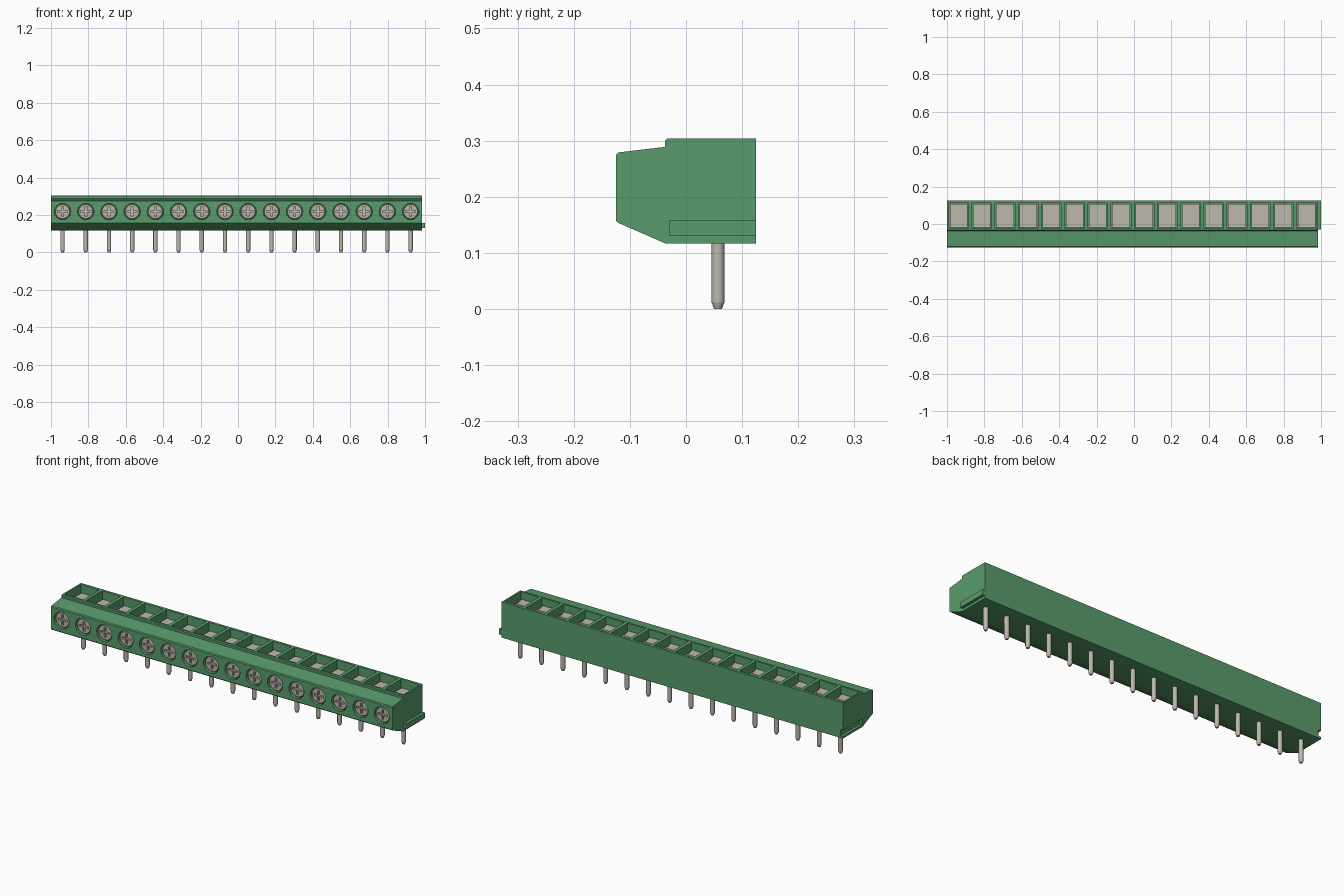
import bpy, bmesh, math
from mathutils import Matrix, Vector

cube = bpy.data.objects.get("Cube")
if cube:
    bpy.data.objects.remove(cube, do_unlink=True)

COUNT = 16
LEFT, RIGHT = -1.0, 0.985
PITCH = (RIGHT - LEFT) / COUNT
CENTRES = [LEFT + PITCH * (i + 0.5) for i in range(COUNT)]
SCREW_Z = 0.218
PIN_Y = 0.057


def material(name, rgb, metallic=0.0):
    m = bpy.data.materials.new(name)
    m.use_nodes = True
    m.diffuse_color = (*rgb, 1)
    bsdf = next(n for n in m.node_tree.nodes if n.type == 'BSDF_PRINCIPLED')
    bsdf.inputs["Base Color"].default_value = (*rgb, 1)
    bsdf.inputs["Roughness"].default_value = 0.6
    return m


GREEN = material("green plastic", (0.10, 0.335, 0.15))
METAL = material("tinned metal", (0.50, 0.48, 0.42))


def make(name, bm, mat):
    bmesh.ops.recalc_face_normals(bm, faces=bm.faces)
    me = bpy.data.meshes.new(name)
    bm.to_mesh(me)
    bm.free()
    me.materials.append(mat)
    ob = bpy.data.objects.new(name, me)
    bpy.context.collection.objects.link(ob)
    return ob


def add_box(bm, x0, x1, y0, y1, z0, z1):
    size = Matrix.Diagonal((x1 - x0, y1 - y0, z1 - z0, 1))
    mid = Matrix.Translation(((x0 + x1) / 2, (y0 + y1) / 2, (z0 + z1) / 2))
    bmesh.ops.create_cube(bm, size=1, matrix=mid @ size)


def add_prism(bm, points, offset):
    """Extrude a closed outline of 3D points along an offset."""
    face = bm.faces.new([bm.verts.new(p) for p in points])
    moved = bmesh.ops.extrude_face_region(bm, geom=[face])["geom"]
    bmesh.ops.translate(bm, vec=Vector(offset),
                        verts=[v for v in moved if isinstance(v, bmesh.types.BMVert)])


def add_cone(bm, centre, r1, r2, depth, along_y=False):
    turn = Matrix.Rotation(math.pi / 2, 4, 'X') if along_y else Matrix()
    bmesh.ops.create_cone(bm, cap_ends=True, segments=24, radius1=r1, radius2=r2,
                          depth=depth, matrix=Matrix.Translation(centre) @ turn)


def cut(target, cutter):
    """Subtract the cutter from the target and remove the cutter."""
    cutter.hide_render = True
    mod = target.modifiers.new("cut", 'BOOLEAN')
    mod.operation = 'DIFFERENCE'
    mod.solver = 'EXACT'
    mod.object = cutter
    bpy.ops.object.select_all(action='DESELECT')
    bpy.context.view_layer.objects.active = target
    target.select_set(True)
    bpy.ops.object.modifier_apply(modifier=mod.name)
    bpy.data.objects.remove(cutter, do_unlink=True)


def smooth(ob):
    bpy.ops.object.select_all(action='DESELECT')
    bpy.context.view_layer.objects.active = ob
    ob.select_set(True)
    bpy.ops.object.shade_smooth_by_angle(angle=math.radians(30))


# Housing: side profile extruded along its length
profile = [(-0.037, 0.117), (-0.122, 0.154), (-0.125, 0.158), (-0.125, 0.274),
           (-0.121, 0.279), (-0.037, 0.289), (-0.037, 0.300), (-0.033, 0.304),
           (0.125, 0.304), (0.125, 0.117)]
bm = bmesh.new()
add_prism(bm, [(LEFT, y, z) for y, z in profile], (RIGHT - LEFT, 0, 0))
housing = make("housing", bm, GREEN)

# Wire pockets in the top, with a shallow stepped rim
bm = bmesh.new()
for x in CENTRES:
    add_box(bm, x - 0.053, x + 0.053, -0.023, 0.112, 0.25, 0.32)
cut(housing, make("pocket_cutter", bm, GREEN))

# Round screw holes in the front
bm = bmesh.new()
for x in CENTRES:
    add_cone(bm, (x, -0.115, SCREW_Z), 0.044, 0.044, 0.06, True)
cut(housing, make("screw_hole_cutter", bm, GREEN))

# Joining groove in the right end
bm = bmesh.new()
add_box(bm, LEFT - 0.02, LEFT + 0.015, -0.032, 0.15, 0.128, 0.160)
cut(housing, make("groove_cutter", bm, GREEN))
smooth(housing)

# Joining rail on the left end
bm = bmesh.new()
add_box(bm, RIGHT - 0.002, 1.0, -0.03, 0.125, 0.13, 0.158)
make("joining_rail", bm, GREEN)

# One screw head with a cross recess, repeated along the front
bm = bmesh.new()
add_cone(bm, (0, -0.099, 0), 0.041, 0.041, 0.030, True)
add_cone(bm, (0, -0.1155, 0), 0.041, 0.037, 0.003, True)
bmesh.ops.remove_doubles(bm, verts=bm.verts, dist=0.00001)
inner = [f for f in bm.faces if len(f.verts) > 4 and abs(f.calc_center_median().y + 0.114) < 0.0005]
bmesh.ops.delete(bm, geom=inner, context='FACES_ONLY')
screw = make("screw", bm, METAL)
bm = bmesh.new()
arm, half = 0.027, 0.0055
cross = [(-arm, -half), (-half, -half), (-half, -arm), (half, -arm), (half, -half), (arm, -half),
         (arm, half), (half, half), (half, arm), (-half, arm), (-half, half), (-arm, half)]
add_prism(bm, [(x, -0.13, z) for x, z in cross], (0, 0.024, 0))
cut(screw, make("cross_cutter", bm, METAL))
smooth(screw)

# One pin with a tapered tip
bm = bmesh.new()
add_cone(bm, (0, 0, 0.068), 0.0115, 0.0115, 0.112)
add_cone(bm, (0, 0, 0.006), 0.007, 0.0115, 0.012)
pin = make("pin", bm, METAL)
smooth(pin)

# One clamp: metal floor with a raised tapered tongue at its front
bm = bmesh.new()
add_box(bm, -0.047, 0.047, -0.018, 0.107, 0.248, 0.262)
tongue = [(-0.045, -0.016), (0.045, -0.016), (0.031, 0.040), (-0.031, 0.040)]
add_prism(bm, [(x, y, 0.261) for x, y in tongue], (0, 0, 0.008))
clamp = make("clamp", bm, METAL)

# Repeat the metal parts at every position
for part, y, z in ((screw, 0, SCREW_Z), (pin, PIN_Y, 0), (clamp, 0, 0)):
    base = part.name
    part.location = (CENTRES[0], y, z)
    part.name = base + "_1"
    for i, x in enumerate(CENTRES[1:], 2):
        copy = part.copy()
        copy.name = f"{base}_{i}"
        copy.location.x = x
        bpy.context.collection.objects.link(copy)
